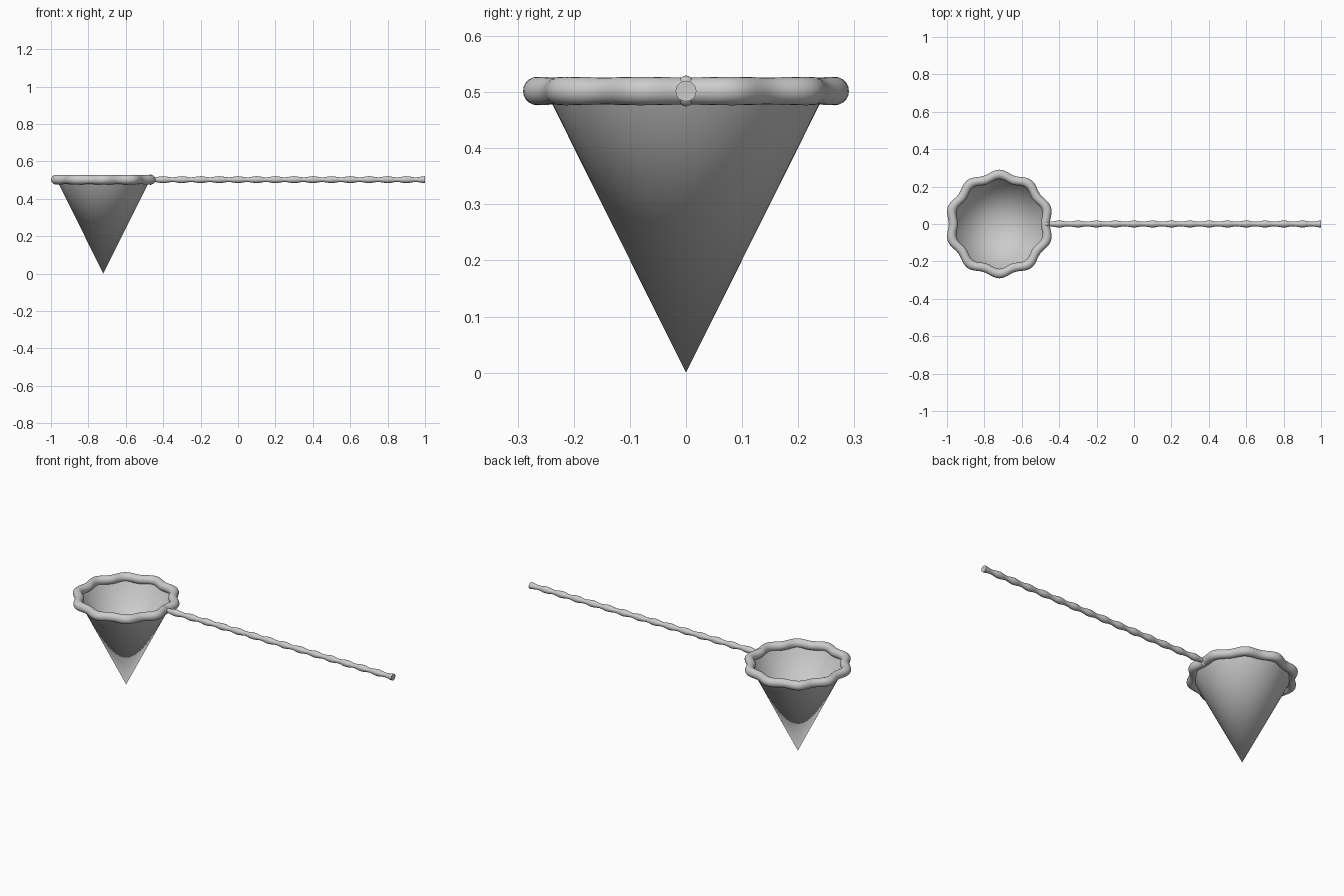
import bpy, bmesh
from math import cos, sin, pi

if "Cube" in bpy.data.objects:
    bpy.data.objects.remove(bpy.data.objects["Cube"])

CX, RIM_Z = -0.72, 0.502


def finish(bm, name):
    bmesh.ops.recalc_face_normals(bm, faces=bm.faces)
    me = bpy.data.meshes.new(name)
    bm.to_mesh(me)
    bm.free()
    ob = bpy.data.objects.new(name, me)
    bpy.context.collection.objects.link(ob)
    bpy.ops.object.select_all(action='DESELECT')
    ob.select_set(True)
    bpy.context.view_layer.objects.active = ob
    bpy.ops.object.shade_smooth_by_angle(angle=0.7)
    return ob


def skin(rings, name, closed=False):
    """Bridge consecutive rings of points, closing the loop or capping the ends."""
    bm = bmesh.new()
    loops = [[bm.verts.new(p) for p in ring] for ring in rings]
    n = len(loops[0])
    for i in range(len(loops) if closed else len(loops) - 1):
        a, b = loops[i], loops[(i + 1) % len(loops)]
        for j in range(n):
            k = (j + 1) % n
            bm.faces.new((a[j], a[k], b[k], b[j]))
    if not closed:
        bm.faces.new(loops[0])
        bm.faces.new(loops[-1])
    return finish(bm, name)


# Net: open-topped cone standing on its tip
bm = bmesh.new()
tip = bm.verts.new((CX, 0, 0))
top = [bm.verts.new((CX + 0.25 * cos(2 * pi * i / 64), 0.25 * sin(2 * pi * i / 64), RIM_Z))
       for i in range(64)]
for i in range(64):
    bm.faces.new((tip, top[(i + 1) % 64], top[i]))
finish(bm, "net_cone")

# Rim: ring with ten knuckles, like bent bamboo
rings = []
for i in range(120):
    t = 2 * pi * i / 120 + pi / 2
    wave = cos(10 * (t - pi / 2))
    R, r = 0.2555 + 0.0095 * wave, 0.0248 + 0.0006 * wave
    rings.append([(CX + (R + r * cos(a)) * cos(t), (R + r * cos(a)) * sin(t), RIM_Z + r * sin(a))
                  for a in (2 * pi * j / 20 for j in range(20))])
skin(rings, "rim", closed=True)

# Handle: long rod with evenly spaced swellings
x0, x1, steps = -0.475, 1.0, 150
rings = []
for i in range(steps + 1):
    x = x0 + (x1 - x0) * i / steps
    r = 0.0155 + 0.003 * cos(2 * pi * (x1 - x) / 0.1)
    rings.append([(x, r * cos(a), RIM_Z + r * sin(a))
                  for a in (2 * pi * j / 20 for j in range(20))])
skin(rings, "handle")

# Joint: small knob where the handle meets the rim
bm = bmesh.new()
bmesh.ops.create_uvsphere(bm, u_segments=20, v_segments=12, radius=1)
for v in bm.verts:
    v.co = (-0.468 + 0.018 * v.co.x, 0.018 * v.co.y, RIM_Z + 0.0275 * v.co.z)
finish(bm, "handle_joint")
